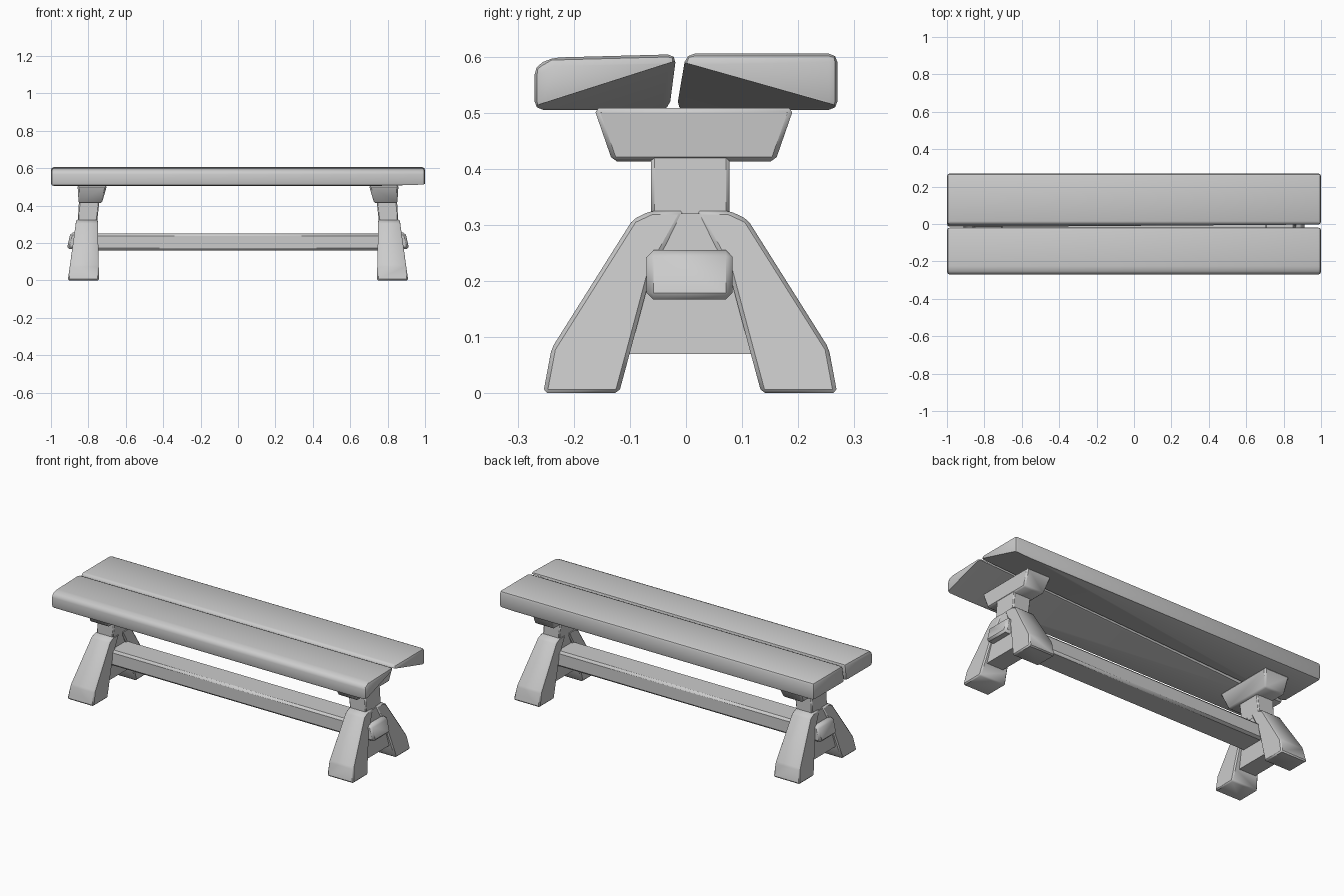
import bpy, bmesh
from math import radians
from mathutils import Vector

cube = bpy.data.objects.get("Cube")
if cube:
    bpy.data.objects.remove(cube)

grey = bpy.data.materials.new("plain grey")
grey.use_nodes = True
colour = (0.6, 0.6, 0.6, 1)
grey.diffuse_color = colour
grey.node_tree.nodes["Principled BSDF"].inputs["Base Color"].default_value = colour


def finish(name, bm):
    bmesh.ops.recalc_face_normals(bm, faces=bm.faces[:])
    mesh = bpy.data.meshes.new(name)
    bm.to_mesh(mesh)
    bm.free()
    mesh.materials.append(grey)
    obj = bpy.data.objects.new(name, mesh)
    bpy.context.collection.objects.link(obj)
    bpy.ops.object.select_all(action='DESELECT')
    obj.select_set(True)
    bpy.context.view_layer.objects.active = obj
    bpy.ops.object.shade_smooth_by_angle(angle=radians(40))
    return obj


def prism(profile, x_range, bevel, segments=1):
    """Extrude a (y, z) profile along x; x_range(z) gives both ends."""
    bm = bmesh.new()
    rings = [[bm.verts.new((x_range(z)[i], y, z)) for y, z in profile] for i in (0, 1)]
    bm.faces.new(rings[0])
    bm.faces.new(rings[1][::-1])
    n = len(profile)
    for i in range(n):
        j = (i + 1) % n
        bm.faces.new((rings[0][i], rings[1][i], rings[1][j], rings[0][j]))
    bmesh.ops.recalc_face_normals(bm, faces=bm.faces[:])
    if bevel:
        bmesh.ops.bevel(bm, geom=bm.edges[:], offset=bevel, segments=segments,
                        profile=0.5, affect='EDGES', clamp_overlap=True)
    return bm


# Two seat planks, each cut away under one inner corner
def plank(name, profile, outer, inner):
    bm = prism(profile, lambda z: (-1, 1), 0.015, 2)
    a, b, c = Vector((1, outer, 0.515)), Vector((1, inner, 0.59)), Vector((-0.95, inner, 0.507))
    normal = (b - a).cross(c - a)
    if normal.z > 0:
        normal.negate()
    cut = bmesh.ops.bisect_plane(bm, geom=bm.verts[:] + bm.edges[:] + bm.faces[:],
                                 plane_co=a, plane_no=normal, clear_outer=True)
    rim = [e for e in cut["geom_cut"] if isinstance(e, bmesh.types.BMEdge)]
    bmesh.ops.holes_fill(bm, edges=rim, sides=0)
    finish(name, bm)


plank("front_seat_plank",
      [(-0.27, 0.505), (-0.03, 0.505), (-0.017, 0.604), (-0.24, 0.598), (-0.27, 0.582)],
      -0.26, -0.025)
plank("back_seat_plank",
      [(-0.017, 0.505), (0.27, 0.505), (0.27, 0.605), (0, 0.605)], 0.26, -0.006)

# Trestles, mirrored left and right
MID = 0.0075


def taper(low, high, z0, z1, side):
    def x_range(z):
        t = min(max((z - z0) / (z1 - z0), 0), 1)
        return [side * (a + (b - a) * t) for a, b in zip(low, high)]
    return x_range


half_leg = [(0.262, 0), (0.247, 0.08), (0.102, 0.31), (0.07, 0.325),
            (0.01, 0.325), (0.068, 0.22), (0.108, 0.07), (0.127, 0)]
web = [(-0.14, 0.07), (0.14, 0.07), (0.1, 0.3), (0.06, 0.32), (-0.06, 0.32), (-0.1, 0.3)]
post = [(-0.07, 0.3), (0.07, 0.3), (0.07, 0.43), (-0.07, 0.43)]
support = [(-0.145, 0.413), (0.145, 0.413), (0.178, 0.508), (-0.178, 0.508)]

for side, label in ((1, "left"), (-1, "right")):
    leg_x = taper((0.743, 0.91), (0.75, 0.865), 0, 0.32, side)
    web_x = taper((0.775, 0.88), (0.755, 0.862), 0.07, 0.32, side)
    for flip, end in ((-1, "front"), (1, "back")):
        outline = [(MID + flip * y, z) for y, z in half_leg]
        finish(f"{label}_{end}_leg", prism(outline, leg_x, 0.007))

    def centred(profile):
        return [(MID + y, z) for y, z in profile]

    finish(f"{label}_leg_web", prism(centred(web), web_x, 0))
    finish(f"{label}_post",
           prism(centred(post), taper((0.755, 0.858), (0.74, 0.85), 0.32, 0.42, side), 0.006))
    finish(f"{label}_seat_support",
           prism([(y + 0.014, z) for y, z in support],
                 taper((0.728, 0.852), (0.7, 0.858), 0.42, 0.505, side), 0.008))

# Stretcher with a tenon through each trestle
beam = [(-0.07, 0.16), (0.083, 0.16), (0.083, 0.25), (-0.07, 0.25)]
finish("stretcher", prism(beam, lambda z: (-0.79, 0.79), 0.012))
tenon = [(-0.07, 0.167), (0.083, 0.167), (0.083, 0.255), (-0.07, 0.255)]
for side, label in ((1, "left"), (-1, "right")):
    finish(f"{label}_tenon",
           prism(tenon, taper((0.76, 0.915), (0.76, 0.896), 0.167, 0.255, side), 0.012))
